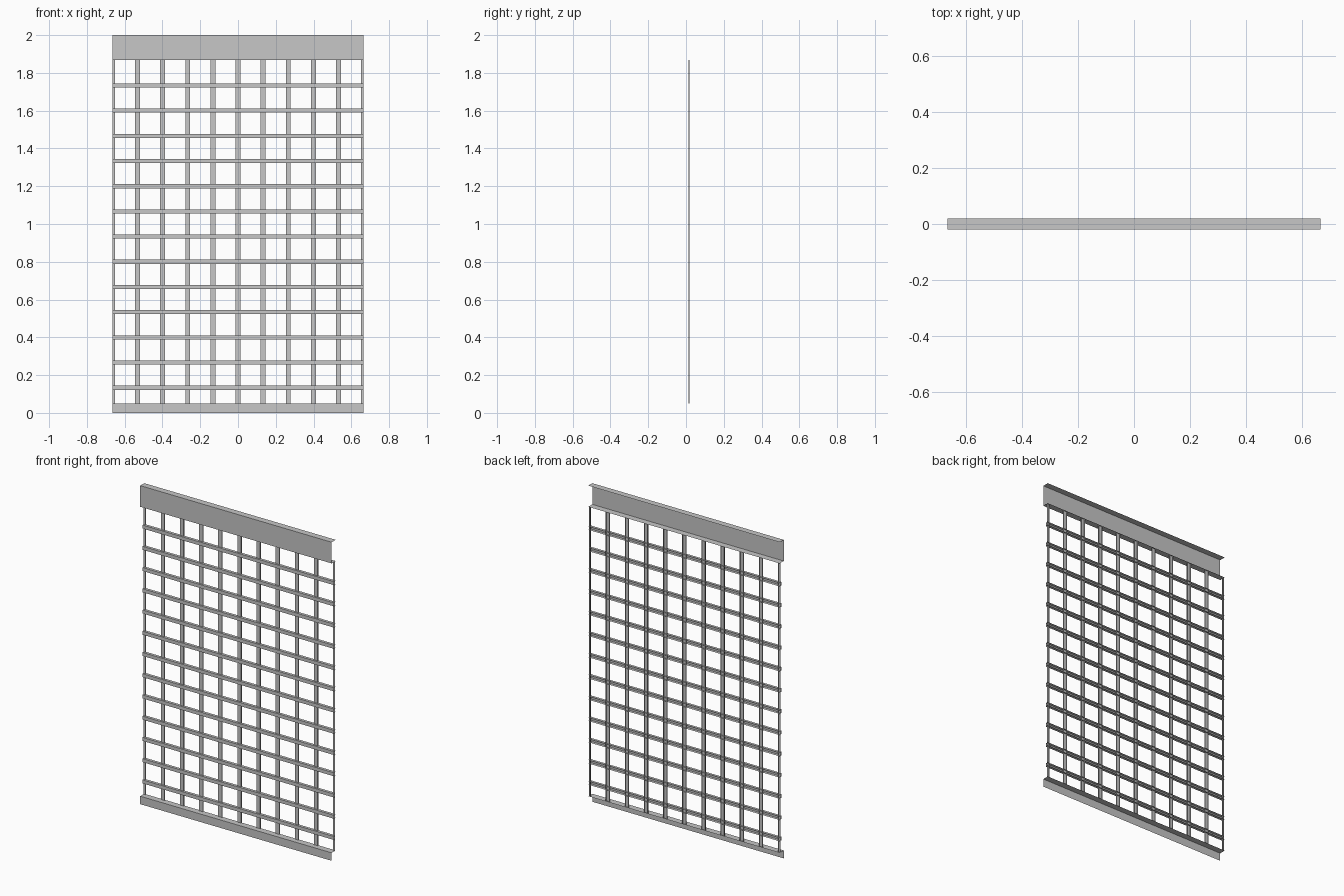
import bpy

cube = bpy.data.objects.get("Cube")
if cube:
    bpy.data.objects.remove(cube, do_unlink=True)

grey = bpy.data.materials.new("light_steel_grey")
grey.use_nodes = True
colour = (0.57, 0.57, 0.57, 1)
grey.diffuse_color = colour
grey.node_tree.nodes["Principled BSDF"].inputs["Base Color"].default_value = colour

HALF = 0.665      # half width of the grille
PITCH = 0.133     # grid spacing
BACK = 0.02       # rear edge of the folded lips


def add_sheet(name, start, end):
    """Join two matching open outlines into one folded sheet."""
    n = len(start)
    faces = [(i, i + 1, n + i + 1, n + i) for i in range(n - 1)]
    mesh = bpy.data.meshes.new(name)
    mesh.from_pydata(start + end, [], faces)
    mesh.materials.append(grey)
    obj = bpy.data.objects.new(name, mesh)
    bpy.context.collection.objects.link(obj)


def sheet_along_x(name, profile):
    """Sweep a (y, z) profile across the full width."""
    add_sheet(name, *[[(x, y, z) for y, z in profile] for x in (-HALF, HALF)])


def sheet_along_z(name, profile, bottom, top):
    """Sweep an (x, y) profile upwards."""
    add_sheet(name, *[[(x, y, z) for x, y in profile] for z in (bottom, top)])


# Sheet-metal header channel, open at the back
sheet_along_x("header_channel",
              [(BACK, 2), (-BACK, 2), (-BACK, 1.867), (BACK, 1.867)])

# Bottom rail with one lip along its top edge
sheet_along_x("bottom_rail", [(BACK, 0.05), (-BACK, 0.05), (-BACK, 0)])

# Upright channels, open at the back; the outermost are cut in half by the edge
for i in range(11):
    x = (i - 5) * PITCH
    left, right = x - 0.013, x + 0.013
    profile = [(left, 0.019), (left, 0.012), (right, 0.012), (right, 0.019)]
    if i == 0:
        profile = [(-HALF, 0.012)] + profile[2:]
    elif i == 10:
        profile = profile[:2] + [(HALF, 0.012)]
    sheet_along_z(f"upright_bar_{i + 1}", profile, 0.05, 1.867)

# Horizontal channels, open at the back
for i in range(1, 14):
    z = i * PITCH * 1.0025
    low, high = z - 0.011, z + 0.011
    sheet_along_x(f"cross_bar_{i}",
                  [(BACK, high), (0.002, high), (0.002, low), (BACK, low)])
